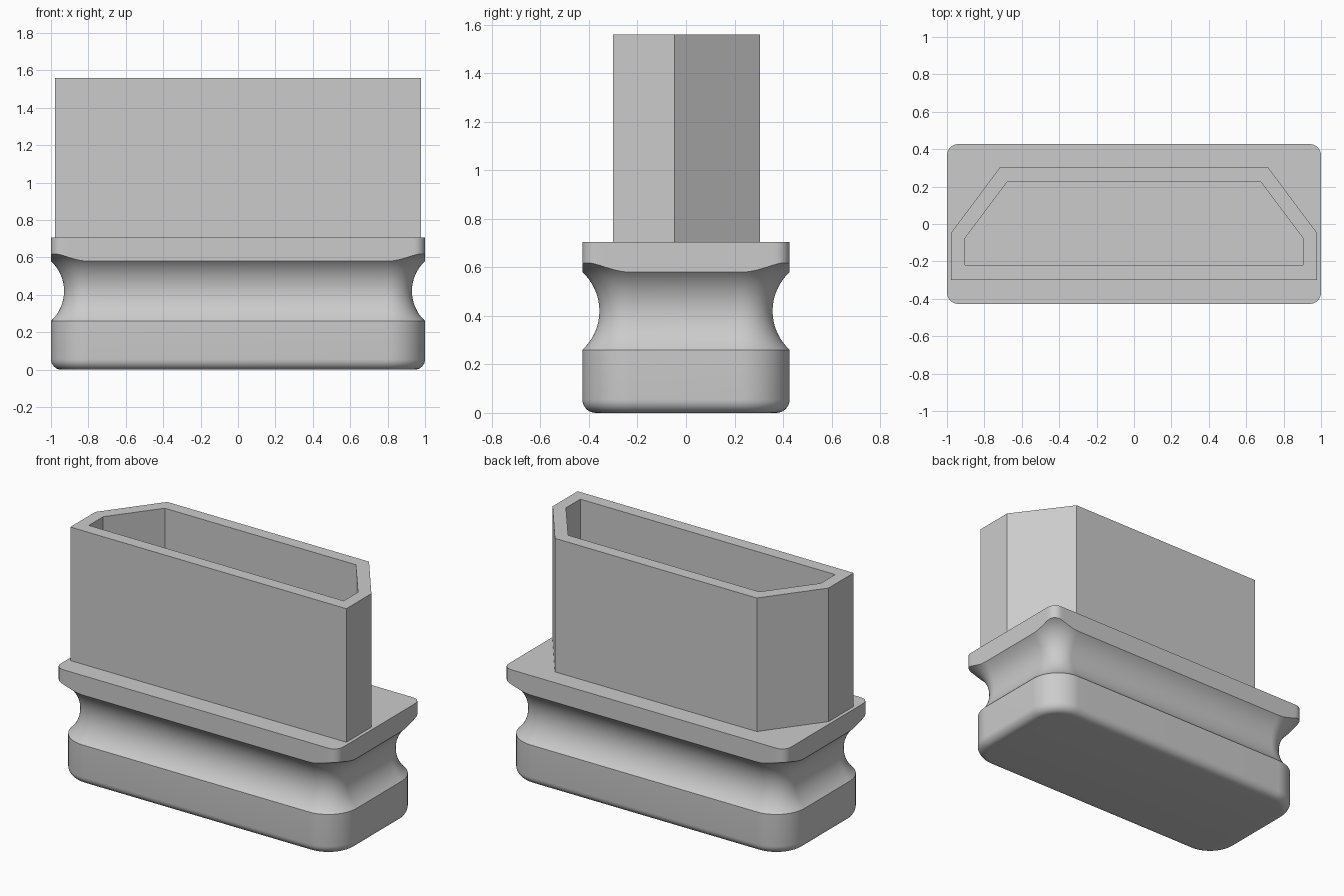
import bpy, bmesh
from math import sin, cos, pi, sqrt, acos, radians

cube = bpy.data.objects.get("Cube")
if cube:
    bpy.data.objects.remove(cube, do_unlink=True)

HALF_X, HALF_Y = 1.0, 0.427
BODY_R, FLANGE_R = 0.2, 0.06      # plan corner radii
FILLET = 0.055                    # bottom edge rounding
GROOVE_Z, HALF_H, DEPTH = 0.42, 0.16, 0.07
FLANGE_TOP, TOP = 0.705, 1.56
ARC_R = (HALF_H ** 2 + DEPTH ** 2) / (2 * DEPTH)
STEPS = 32

grey = bpy.data.materials.new("plain grey")
grey.use_nodes = True
grey.diffuse_color = (0.6, 0.6, 0.6, 1)
grey.node_tree.nodes["Principled BSDF"].inputs["Base Color"].default_value = (0.6, 0.6, 0.6, 1)


def add_object(name, bm):
    bmesh.ops.recalc_face_normals(bm, faces=bm.faces)
    mesh = bpy.data.meshes.new(name)
    bm.to_mesh(mesh)
    bm.free()
    mesh.materials.append(grey)
    obj = bpy.data.objects.new(name, mesh)
    bpy.context.collection.objects.link(obj)
    return obj


def bridge(bm, ring_a, ring_b):
    n = len(ring_a)
    for i in range(n):
        j = (i + 1) % n
        bm.faces.new((ring_a[i], ring_a[j], ring_b[j], ring_b[i]))


def flange_reach(a):
    """Distance from the body corner centre to the flange outline."""
    c, s = abs(cos(a)), abs(sin(a))
    t = BODY_R / max(c, s)
    m = BODY_R - FLANGE_R
    if min(t * c, t * s) > m:
        dm = m * (c + s)
        t = dm + sqrt(dm * dm - 2 * m * m + FLANGE_R ** 2)
    return t


def column_profile(reach):
    """Offset and height pairs from the foot up to the flange top."""
    pts = [(FILLET * (sin(k * pi / 16) - 1), FILLET * (1 - cos(k * pi / 16)))
           for k in range(9)]
    centre = ARC_R - DEPTH
    start = -acos(centre / ARC_R)
    end = acos((centre - reach) / ARC_R)
    for k in range(25):
        a = start + (end - start) * k / 24
        pts.append((centre - ARC_R * cos(a), GROOVE_Z + ARC_R * sin(a)))
    return pts + [(reach, FLANGE_TOP)]


# Grooved base with its flange, swept around the rounded outline
bm = bmesh.new()
columns = []
for quarter, (sx, sy) in enumerate(((1, 1), (-1, 1), (-1, -1), (1, -1))):
    cx, cy = sx * (HALF_X - BODY_R), sy * (HALF_Y - BODY_R)
    for k in range(STEPS + 1):
        a = (quarter + k / STEPS) * pi / 2
        columns.append([bm.verts.new((cx + (BODY_R + o) * cos(a),
                                      cy + (BODY_R + o) * sin(a), z))
                        for o, z in column_profile(flange_reach(a) - BODY_R)])
rings = list(zip(*columns))
for lower, upper in zip(rings, rings[1:]):
    bridge(bm, lower, upper)
bm.faces.new(rings[0])
bm.faces.new(rings[-1])
base = add_object("grooved_base", bm)
bpy.ops.object.select_all(action="DESELECT")
base.select_set(True)
bpy.context.view_layer.objects.active = base
bpy.ops.object.shade_smooth_by_angle(angle=radians(30))

# Hollow six-sided socket, open at the top
outer = [(0.978, -0.3), (0.978, -0.047), (0.715, 0.305)]
inner = [(0.903, -0.22), (0.903, -0.075), (0.677, 0.226)]
bm = bmesh.new()


def socket_ring(half, z):
    outline = half + [(-x, y) for x, y in reversed(half)]
    return [bm.verts.new((x, y, z)) for x, y in outline]


sunk = FLANGE_TOP - 0.02
loops = [socket_ring(outer, sunk), socket_ring(outer, TOP),
         socket_ring(inner, TOP), socket_ring(inner, sunk)]
for i in range(4):
    bridge(bm, loops[i], loops[(i + 1) % 4])
add_object("socket_wall", bm)
